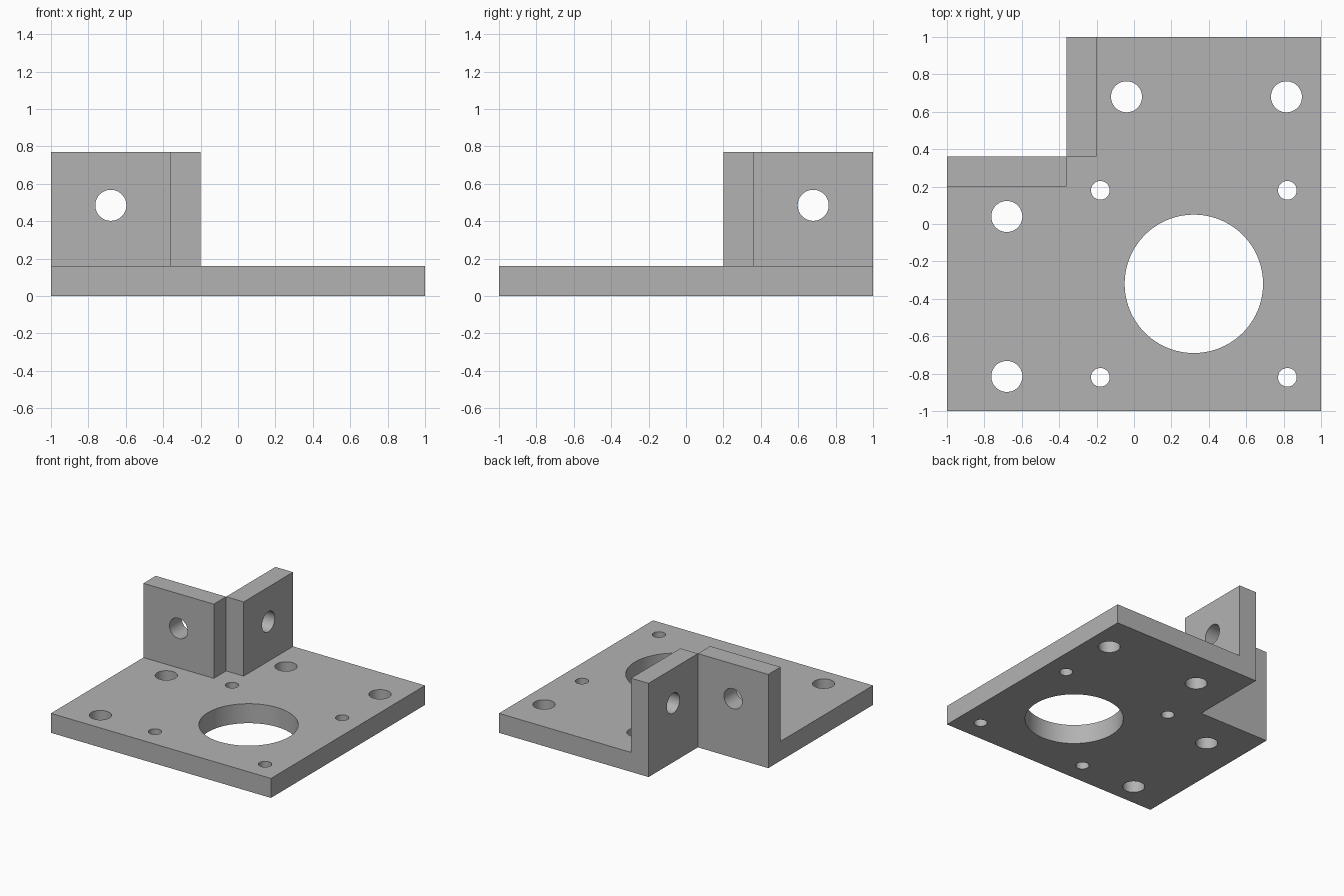
import bpy
import bmesh
from math import cos, sin, tau, radians

cube = bpy.data.objects.get("Cube")
if cube:
    bpy.data.objects.remove(cube, do_unlink=True)

T = 0.16        # sheet thickness
TOP = 0.77      # height of the lugs
NOTCH = 0.36    # inner corner of the cut-out
BOLT = 0.083    # bolt hole radius
SCREW = 0.05    # small screw hole radius

metal = bpy.data.materials.new("grey_metal")
metal.use_nodes = True
grey = (0.45, 0.45, 0.45, 1)
metal.diffuse_color = grey
metal.node_tree.nodes["Principled BSDF"].inputs["Base Color"].default_value = grey


def add_loop(curve, points):
    spline = curve.splines.new('POLY')
    spline.points.add(len(points) - 1)
    for p, (x, y) in zip(spline.points, points):
        p.co = (x, y, 0, 1)
    spline.use_cyclic_u = True


def sheet(name, outline, holes, location, rotation=(0, 0, 0)):
    """Flat sheet of thickness T with round holes (x, y, radius)."""
    curve = bpy.data.curves.new(name, 'CURVE')
    curve.dimensions = '2D'
    curve.fill_mode = 'BOTH'
    curve.extrude = T / 2
    add_loop(curve, outline)
    for x, y, r in holes:
        n = 96 if r > 0.2 else 48
        add_loop(curve, [(x + r * cos(tau * i / n), y + r * sin(tau * i / n))
                         for i in range(n)])
    obj = bpy.data.objects.new(name, curve)
    bpy.context.collection.objects.link(obj)
    obj.location = location
    obj.rotation_euler = [radians(a) for a in rotation]

    bpy.ops.object.select_all(action='DESELECT')
    obj.select_set(True)
    bpy.context.view_layer.objects.active = obj
    bpy.ops.object.convert(target='MESH')
    obj = bpy.context.object

    # Weld caps to walls so the solid is closed
    bm = bmesh.new()
    bm.from_mesh(obj.data)
    bmesh.ops.remove_doubles(bm, verts=bm.verts, dist=0.0001)
    bmesh.ops.recalc_face_normals(bm, faces=bm.faces)
    bm.to_mesh(obj.data)
    bm.free()
    obj.data.materials.clear()
    obj.data.materials.append(metal)
    bpy.ops.object.shade_smooth_by_angle(angle=radians(30))
    return obj


# Base plate: square with a notched back corner
bore = (0.32, -0.32)
holes = [(*bore, 0.37)]
holes += [(bore[0] + sx * 0.5, bore[1] + sy * 0.5, SCREW)
          for sx in (-1, 1) for sy in (-1, 1)]
for a, b in ((-0.04, 0.68), (0.815, 0.68)):
    holes += [(a, b, BOLT), (-b, -a, BOLT)]     # mirrored about the diagonal
plate_outline = [(-1, -1), (1, -1), (1, 1), (-NOTCH, 1),
                 (-NOTCH, NOTCH), (-1, NOTCH)]
sheet("base_plate", plate_outline, holes, (0, 0, T / 2))


# Two upright lugs along the notch edges
def lug(name, start, end, location, turn):
    outline = [(start, T), (end, T), (end, TOP), (start, TOP)]
    hole = [((start + end) / 2, 0.485, BOLT)]
    sheet(name, outline, hole, location, (90, 0, turn))


mid = NOTCH - T / 2
lug("right_lug", -1, -NOTCH, (0, mid, 0), 0)
lug("back_lug", NOTCH, 1, (-mid, 0, 0), 90)
